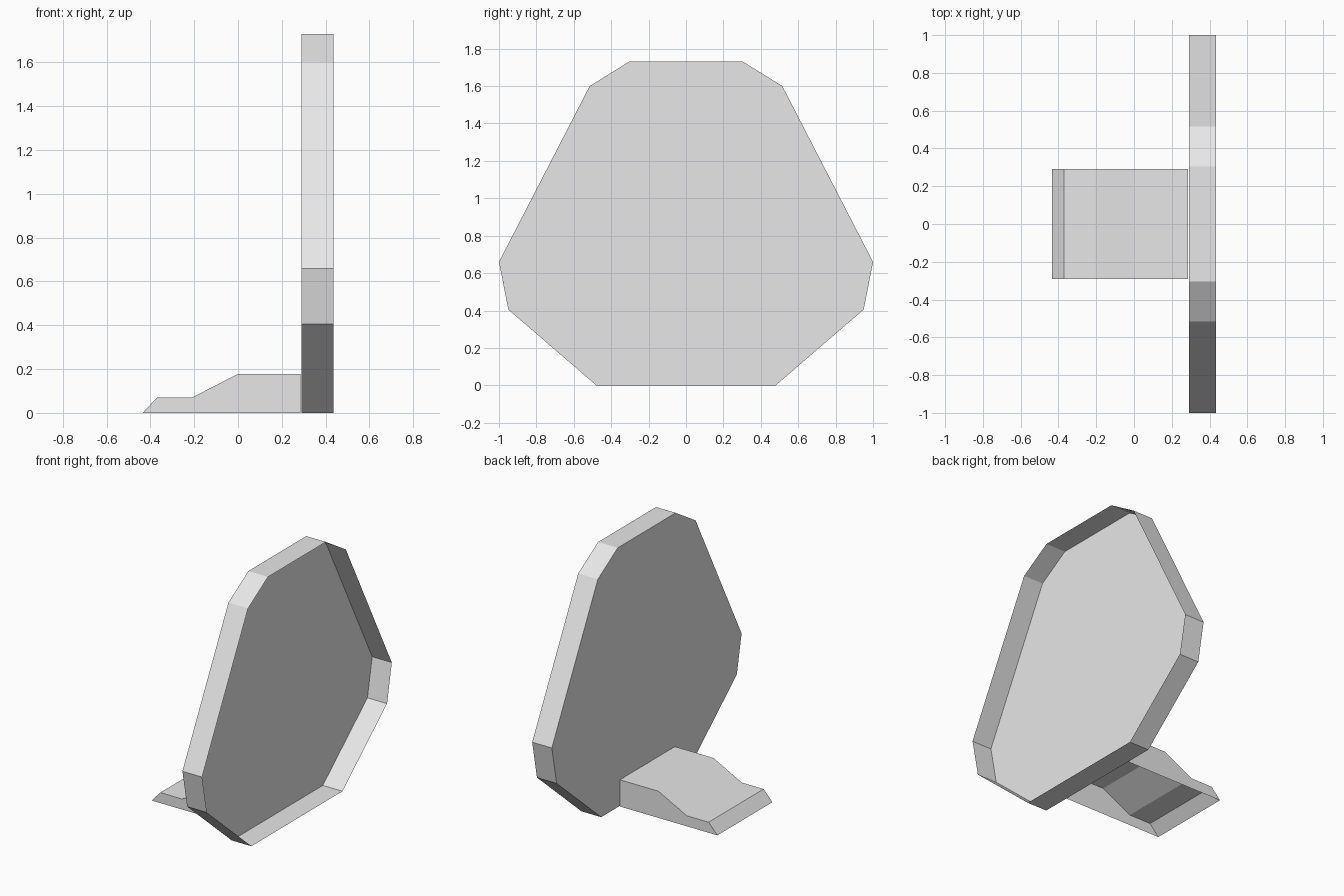
import bpy, bmesh
from mathutils import Vector

default = bpy.data.objects.get("Cube")
if default:
    bpy.data.objects.remove(default, do_unlink=True)

# Single flat colour
grey = bpy.data.materials.new("light_grey")
grey.use_nodes = True
colour = (0.8, 0.8, 0.8, 1)
grey.diffuse_color = colour
grey.node_tree.nodes["Principled BSDF"].inputs["Base Color"].default_value = colour


def extrude_profile(name, points, offset, open_direction, cap_both=False):
    """Extrude a flat outline, then remove faces pointing in the open directions."""
    bm = bmesh.new()
    cap = bm.faces.new([bm.verts.new(p) for p in points])
    result = bmesh.ops.extrude_face_region(bm, geom=[cap], use_keep_orig=True)
    moved = [v for v in result["geom"] if isinstance(v, bmesh.types.BMVert)]
    bmesh.ops.translate(bm, verts=moved, vec=offset)
    bmesh.ops.recalc_face_normals(bm, faces=bm.faces[:])
    bm.normal_update()
    opened = [f for f in bm.faces
              if any(f.normal.dot(Vector(d)) > 0.99 for d in open_direction)]
    bmesh.ops.delete(bm, geom=opened, context='FACES_ONLY')
    mesh = bpy.data.meshes.new(name)
    bm.to_mesh(mesh)
    bm.free()
    mesh.materials.append(grey)
    obj = bpy.data.objects.new(name, mesh)
    bpy.context.collection.objects.link(obj)
    return obj


# Upright plate: mirrored ten-sided outline with a rim, hollow on the outer side
half = [(0.48, 0), (0.95, 0.405), (1.0, 0.66), (0.515, 1.6), (0.305, 1.73)]
outline = half + [(-y, z) for y, z in reversed(half)]
extrude_profile("upright_plate", [(0.29, y, z) for y, z in outline],
                (0.145, 0, 0), [(1, 0, 0)])

# Stepped foot: side profile swept across the width, hollow underneath and at the heel
profile = [(-0.435, 0), (-0.37, 0.07), (-0.21, 0.07), (0, 0.178), (0.285, 0.178), (0.285, 0)]
extrude_profile("stepped_foot", [(x, -0.29, z) for x, z in profile],
                (0, 0.58, 0), [(0, 0, -1), (1, 0, 0)])
